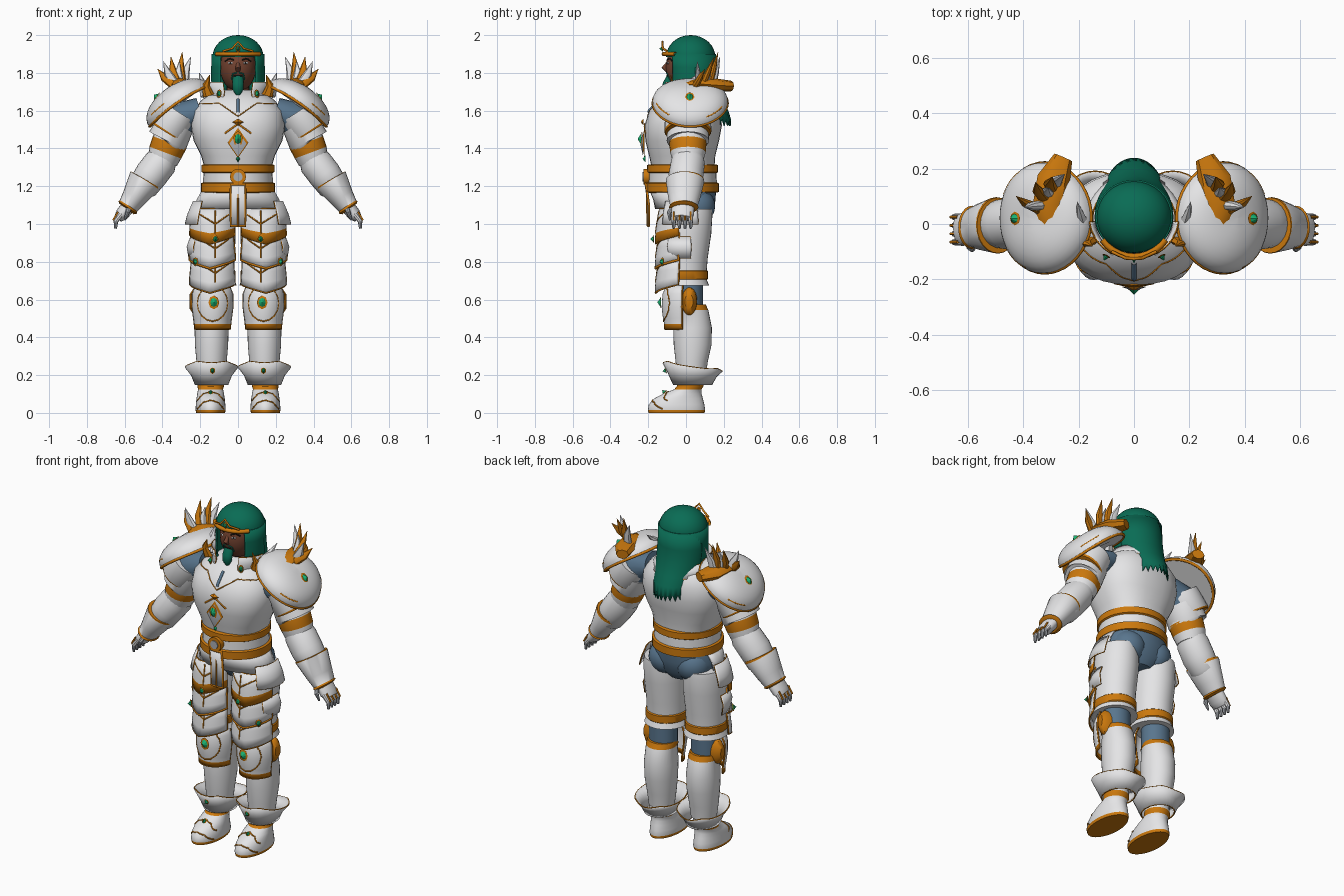
import bpy, bmesh
from math import sin, cos, pi, radians
from mathutils import Vector
from mathutils.bvhtree import BVHTree

cube = bpy.data.objects.get("Cube")
if cube:
    bpy.data.objects.remove(cube)


def material(name, color):
    m = bpy.data.materials.new(name)
    m.use_nodes = True
    m.diffuse_color = (*color, 1)
    m.node_tree.nodes["Principled BSDF"].inputs["Base Color"].default_value = (*color, 1)
    return m


white = material("white armour", (.78, .78, .79))
orange = material("orange trim", (.6, .19, .004))
green = material("green hair", (.003, .15, .09))
blue = material("blue undersuit", (.1, .18, .27))
skin = material("brown skin", (.17, .055, .03))
jewel = material("bright jewel", (.01, .45, .17))
steel = material("grey steel", (.4, .42, .45))
dark = material("dark brow", (.015, .012, .01))
made = []


def make(name, verts, faces, mats, index=None, mirror=False, solid=0):
    """Mesh object in world coordinates, optionally mirrored and thickened."""
    mesh = bpy.data.meshes.new(name)
    mesh.from_pydata(verts, [], faces)
    for m in mats:
        mesh.materials.append(m)
    if index:
        mesh.polygons.foreach_set("material_index", index)
    bm = bmesh.new()
    bm.from_mesh(mesh)
    bmesh.ops.recalc_face_normals(bm, faces=bm.faces)
    bm.to_mesh(mesh)
    bm.free()
    ob = bpy.data.objects.new(name, mesh)
    bpy.context.collection.objects.link(ob)
    if solid:
        mod = ob.modifiers.new("thickness", 'SOLIDIFY')
        mod.thickness, mod.offset = solid, 0
    if mirror:
        ob.modifiers.new("other side", 'MIRROR')
    made.append(ob)
    return ob


def stack(name, rings, mats, mirror=False, solid=0, closed=True, caps=True):
    """Skin rings of points; mats is one material or one for each band."""
    n, bands = len(rings[0]), len(rings) - 1
    mats = mats if isinstance(mats, list) else [mats] * bands
    used = list(dict.fromkeys(mats))
    faces, index = [], []
    for i in range(bands):
        for j in range(n if closed else n - 1):
            k = (j + 1) % n
            faces.append((i * n + j, i * n + k, i * n + n + k, i * n + n + j))
            index.append(used.index(mats[i]))
    if closed and caps:
        faces += [tuple(range(n)), tuple(range(bands * n, bands * n + n))]
        index += [used.index(mats[0]), used.index(mats[-1])]
    return make(name, [p for r in rings for p in r], faces, used, index, mirror, solid)


def oval(x, y, z, rx, ry, tilt=0, power=1, n=32):
    """Horizontal ring; tilt lifts its front, power below one squares it."""
    def bend(v):
        return abs(v) ** power * (1 if v > 0 else -1)
    turns = [2 * pi * i / n for i in range(n)]
    return [Vector((x + rx * bend(cos(a)), y + ry * bend(sin(a)), z - tilt * sin(a))) for a in turns]


def limb(name, path, mats, mirror=False, n=20):
    """Tube along (x, y, z, side radius, depth radius) stations."""
    pts = [Vector(p[:3]) for p in path]
    along = (pts[-1] - pts[0]).normalized()
    ref = Vector((0, 1, 0)) if abs(along.y) < .8 else Vector((1, 0, 0))
    rings = []
    for i, p in enumerate(path):
        t = (pts[min(i + 1, len(pts) - 1)] - pts[max(i - 1, 0)]).normalized()
        v = (ref - t * ref.dot(t)).normalized()
        u = v.cross(t)
        rings.append([pts[i] + u * p[3] * cos(2 * pi * k / n) + v * p[4] * sin(2 * pi * k / n) for k in range(n)])
    return stack(name, rings, mats, mirror)


def trim(name, pts, radius=.006, cyclic=False, mirror=False, mat=orange):
    """Thin piping through the points."""
    curve = bpy.data.curves.new(name, 'CURVE')
    curve.dimensions, curve.bevel_depth, curve.bevel_resolution = '3D', radius, 1
    for side in ((1, -1) if mirror else (1,)):
        spline = curve.splines.new('POLY')
        spline.points.add(len(pts) - 1)
        for s, p in zip(spline.points, pts):
            s.co = (p[0] * side, p[1], p[2], 1)
        spline.use_cyclic_u = cyclic
    curve.materials.append(mat)
    bpy.context.collection.objects.link(bpy.data.objects.new(name, curve))


def snap(ob, pts, steps=8, lift=0):
    """Lay an (x, z) polyline on the front of an object."""
    tree = BVHTree.FromPolygons([v.co for v in ob.data.vertices], [p.vertices for p in ob.data.polygons])
    line = [Vector(a).lerp(Vector(b), i / steps) for a, b in zip(pts, pts[1:]) for i in range(steps + 1)]
    hits = [tree.ray_cast(Vector((p.x, -1, p.y)), Vector((0, 1, 0)))[0] for p in line]
    return [h - Vector((0, lift, 0)) for h in hits if h]


def plate(name, x, y, rows, start, end, mats, vee=0, zig=0, edge=.005, mirror=True, n=18):
    """Curved plate round (x, y); angles run from the front towards +x."""
    rings = []
    for i, (z, rx, ry, *dy) in enumerate(rows):
        f, ring = i / (len(rows) - 1), []
        for j in range(n + 1):
            a = radians(start + (end - start) * j / n)
            drop = vee * f * (1 - abs(2 * j / n - 1)) + (zig * (j % 2) if f == 1 else 0)
            ring.append(Vector((x + rx * sin(a), y + sum(dy) - ry * cos(a), z - drop)))
        rings.append(ring)
    ob = stack(name, rings, mats, mirror, .008, closed=False)
    if edge:
        border = rings[0] + [r[-1] for r in rings[1:]] + rings[-1][::-1] + [r[0] for r in rings[:0:-1]]
        trim(name + "_trim", border, edge, True, mirror)
    return ob


def gem(name, at, normal, w, h, mirror=True, setting=orange):
    """Faceted jewel on a wider setting."""
    at, normal = Vector(at), Vector(normal).normalized()
    u = Vector((0, 0, 1)).cross(normal).normalized()
    v = normal.cross(u)
    for label, mat, size, rise in (("_setting", setting, 1.3, .008), ("_stone", jewel, 1, .02)):
        ring = [at + u * w * size * cos(k * pi / 4) + v * h * size * sin(k * pi / 4) for k in range(8)]
        faces = [(k, (k + 1) % 8, 8) for k in range(8)] + [tuple(range(8))]
        make(name + label, ring + [at + normal * rise], faces, [mat], None, mirror)


def diamond(name, z, w, h, mat, y=-.225):
    """Raised four-sided ornament on the chest."""
    make(name, [(-w, y, z), (0, y, z + h), (w, y, z), (0, y, z - h), (0, y - .015, z)],
         [(0, 1, 4), (1, 2, 4), (2, 3, 4), (3, 0, 4), (0, 1, 2, 3)], [mat])


# torso, belt and hips
body = stack("breastplate", [oval(0, y, z, rx, ry, power=.85) for y, z, rx, ry in (
    (-.015, 1.29, .175, .165), (-.02, 1.36, .195, .175), (-.02, 1.44, .235, .195), (-.015, 1.52, .25, .205),
    (-.005, 1.6, .24, .19), (.01, 1.66, .19, .15), (.02, 1.71, .1, .09))], white)
trim("neckline_trim", snap(body, [(-.22, 1.635), (-.1, 1.64), (0, 1.57), (.1, 1.64), (.22, 1.635)]), .003)
trim("neck_inset", snap(body, [(0, 1.59), (0, 1.66)]), .009, mat=blue)
stack("belt", [oval(0, -.018, z, r, r * .98) for z, r in ((1.165, .18), (1.17, .197), (1.215, .197), (1.22, .185),
      (1.27, .183), (1.275, .192), (1.312, .192), (1.316, .18))], [orange, orange, orange, white, orange, orange, orange])
stack("hips", [oval(0, .02, z, rx, ry) for z, rx, ry in ((1, .08, .08), (1.05, .18, .12), (1.12, .2, .135),
      (1.18, .175, .14))], blue)
stack("buttock", [oval(.09, .05, 1.095 + .1 * sin(a), .1 * cos(a), .105 * cos(a))
                  for a in [radians(20 * i - 80) for i in range(9)]], blue, True)
plate("waist_folds", 0, -.01, [(1.18, .185, .18), (1.13, .215, .16), (1.08, .225, .15)], -110, 110, white,
      edge=0, mirror=False)
plate("hanging_strap", 0, 0, [(1.21, .2, .215), (1.1, .2, .2), (.99, .2, .2)], -11, 11, white, edge=.007, mirror=False)
trim("strap_centre_line", [(0, -.208, 1.17), (0, -.205, .99)], .005)
for name, mat, r, front in (("buckle", orange, .042, -.225), ("buckle_centre", steel, .024, -.23)):
    limb(name, [(0, -.19, 1.25, r, r), (0, front, 1.25, r, r)], mat)

# chest ornament
diamond("chest_setting", 1.43, .055, .08, orange, -.22)
diamond("chest_plate", 1.425, .045, .068, steel, -.227)
gem("chest_jewel", (0, -.236, 1.45), (0, -1, 0), .02, .032, False)
diamond("upper_ornament", 1.54, .03, .018, orange)
diamond("lower_ornament", 1.345, .011, .018, jewel, -.215)
trim("chest_chevron", snap(body, [(-.07, 1.48), (0, 1.53), (.07, 1.48)]), .005)

# head, face and hair
head = stack("face", [oval(0, -.002, 1.83 + .13 * sin(a), .095 * cos(a), .105 * cos(a))
                      for a in [radians(-84 + 14 * i) for i in range(13)]], skin)
limb("neck", [(0, .02, 1.66, .06, .06), (0, .02, 1.78, .06, .06)], skin)
limb("nose", [(0, -.09, 1.865, .006, .006), (0, -.116, 1.825, .014, .014), (0, -.1, 1.812, .012, .01)], skin)
for name, mat, r, pts in (("brow", dark, .004, [(.02, 1.868), (.045, 1.876), (.068, 1.862)]),
                          ("eye", white, .005, [(.027, 1.852), (.05, 1.852)]),
                          ("pupil", dark, .0062, [(.035, 1.852), (.041, 1.852)]),
                          ("moustache", green, .004, [(.004, 1.802), (.028, 1.795), (.034, 1.765)])):
    trim(name, snap(head, pts), r, mirror=True, mat=mat)
trim("mouth", snap(head, [(-.022, 1.785), (.022, 1.785)]), .004, mat=dark)
limb("beard", [(0, -.085, 1.775, .028, .02), (0, -.1, 1.74, .03, .024), (0, -.105, 1.71, .028, .02),
               (0, -.1, 1.685, .012, .01)], green)
stack("hair_crown", [oval(0, .025, 1.885 + .115 * sin(a), .135 * cos(a), .13 * cos(a))
                     for a in [radians(11 * i) for i in range(9)]], green)
plate("hair_curtain", 0, .025, [(1.9, .135, .13), (1.83, .138, .125), (1.76, .138, .125), (1.67, .132, .12)],
      42, 318, green, zig=.015, edge=0, mirror=False, n=48)
plate("hair_back", 0, .025, [(1.89, .135, .13), (1.8, .139, .13), (1.72, .138, .135, .01), (1.65, .13, .15, .02),
      (1.6, .125, .16, .035), (1.555, .115, .165, .045)], 100, 260, green, zig=.035, edge=0, mirror=False, n=26)
trim("circlet", oval(0, .02, 1.9, .137, .138)[19:30], .012)
trim("circlet_peak", [(-.08, -.1, 1.915), (-.03, -.123, 1.93), (0, -.125, 1.965), (.03, -.123, 1.93),
                      (.08, -.1, 1.915)], .006)
gem("circlet_jewel", (0, -.122, 1.928), (0, -1, 0), .01, .015, False)

# collar
plate("collar", 0, .02, [(1.75, .16, .145), (1.7, .145, .14), (1.64, .16, .16)], 30, 85, white, edge=.003)
plate("collar_back", 0, .02, [(1.71, .15, .13), (1.64, .18, .16)], 85, 275, white, edge=.003, mirror=False)
limb("collar_point", [(.155, -.06, 1.68, .03, .015), (.17, -.07, 1.73, .022, .012), (.15, -.08, 1.79, .001, .001)],
     orange, True, 6)
limb("collar_blade", [(.17, -.02, 1.68, .03, .02), (.19, .02, 1.75, .02, .02), (.205, .08, 1.8, .001, .001)],
     white, True, 6)
gem("collar_jewel", (.1, -.115, 1.69), (.5, -1, .2), .012, .018)

# domed shoulder guards, steeply tilted outwards
centre, out, up = Vector((.312, .022, 1.625)), Vector((.82, 0, -.57)), Vector((.57, 0, .82))
dome = []
for lift in [radians(10 * i) for i in range(10)]:
    spread = cos(lift) ** .9 + .001
    dome.append([centre + out * spread * .19 * cos(a) + Vector((0, .197, 0)) * spread * sin(a)
                 + up * (.108 * sin(lift) + .02 * sin(a) ** 2 * cos(lift))
                 for a in [2 * pi * k / 40 for k in range(40)]])
stack("shoulder_dome", dome, white, True, .008)
trim("shoulder_rim", dome[0], .008, True, True)
for part in (dome[2][3:8], dome[2][32:37], dome[6][12:18]):
    trim("shoulder_dash", part, .0055, mirror=True)
gem("shoulder_jewel", (.43, .02, 1.672), (.8, 0, .6), .019, .025)
limb("shoulder_leaf", [(.285, -.01, 1.735, .015, .045), (.305, .07, 1.742, .03, .06), (.29, .16, 1.735, .035, .06),
                       (.255, .24, 1.73, .028, .035)], orange, True, 8)
tips = ((.425, .1, 1.82), (.395, .06, 1.86), (.355, .15, 1.885), (.31, .13, 1.86), (.295, .17, 1.91), (.25, .18, 1.885))
for i, (x, y, z) in enumerate(tips):
    base = Vector((.335 - .01 * i, .05 + .018 * i, 1.73))
    mid = base.lerp(Vector((x, y, z)), .5)
    limb("shoulder_spike", [(*base, .024, .02), (mid.x + .01, mid.y, mid.z, .022, .015), (x, y, z, .001, .001)],
         orange if i % 2 == 0 else white, True, 8)

# arms
limb("shoulder_joint", [(.2, .01, 1.6, .07, .09), (.3, .01, 1.57, .09, .1), (.35, .01, 1.45, .085, .095)], blue, True)
limb("upper_sleeve", [(.31, .01, 1.59, .1, .12), (.375, .01, 1.492, .115, .125), (.38, .01, 1.484, .11, .12)],
     [white, orange], True, 28)
limb("lower_sleeve", [(.33, .01, 1.53, .1, .11), (.374, .01, 1.44, .108, .112), (.378, .01, 1.435, .1, .105)],
     white, True, 28)
limb("upper_arm", [(.34, .01, 1.5, .09, .095), (.362, .01, 1.432, .095, .099), (.385, .01, 1.378, .09, .094),
                   (.4, .01, 1.33, .08, .08)], [white, orange, white], True)
limb("elbow_guard", [(.4, .01, 1.43, .04, .06), (.425, .01, 1.395, .045, .06), (.435, .01, 1.345, .025, .045)], orange, True, 10)
limb("forearm", [(.385, .01, 1.37, .07, .08), (.41, .01, 1.325, .088, .09), (.46, 0, 1.26, .088, .092),
                 (.505, 0, 1.195, .08, .085), (.52, -.005, 1.17, .06, .06)], white, True, 24)
limb("gauntlet", [(.49, -.005, 1.235, .088, .1), (.494, -.005, 1.228, .09, .102), (.55, -.01, 1.14, .066, .085),
                  (.58, -.012, 1.095, .055, .072), (.584, -.012, 1.088, .06, .078), (.59, -.012, 1.08, .048, .06)],
     [orange, white, white, orange, orange], True, 24)
limb("palm", [(.575, -.015, 1.1, .038, .06), (.615, -.018, 1.05, .036, .06), (.635, -.02, 1.03, .024, .05)], white, True)
for i in range(4):
    y = -.065 + .03 * i
    limb("finger", [(.615, y, 1.055, .014, .014), (.647, y, 1.015, .013, .012), (.648, y, .975, .007, .007)],
         [white, steel], True, 8)
    trim("knuckle_trim", [(.635, y, 1.065), (.662, y, 1.02)], .005, mirror=True)
limb("thumb", [(.57, -.06, 1.1, .014, .014), (.585, -.09, 1.06, .012, .012), (.6, -.085, 1.02, .005, .005)], steel, True, 8)

# thighs with layered plates
stack("thigh", [oval(.13, y, z, rx, ry) for y, z, rx, ry in (
    (.005, 1.08, .11, .132), (.005, 1.05, .116, .135), (0, .95, .118, .134), (-.01, .82, .112, .125), (-.01, .755, .11, .12),
    (-.01, .75, .116, .126), (-.01, .71, .116, .126), (-.01, .705, .112, .12), (-.01, .675, .122, .132))],
    [white] * 4 + [orange] * 3 + [white], True)
tiers = (("upper_thigh_plate", orange, .004), ("middle_thigh_plate", white, .007), ("lower_thigh_plate", white, .005))
for i, (name, last, edge) in enumerate(tiers):
    top = 1.08 - .13 * i
    tier = plate(name, .13, -.008, [(top, .116, .13), (top - .06, .122, .142), (top - .1, .126, .15),
                 (top - .14, .128, .153)], -62, 78, [white, white, last], .045, edge=edge)
    trim(name + "_line", snap(tier, [(.12, top - .01), (.12, top - .13)], 8, .004), .004, mirror=True)
    trim(name + "_slash", snap(tier, [(.05, top - .03), (.12, top - .08), (.215, top - .02)], 8, .004), .004, mirror=True)
plate("hip_tasset", .13, 0, [(1.12, .105, .13), (1.05, .135, .145), (1, .148, .15)], 35, 115, white, edge=.003)
plate("thigh_side_pouch", .13, 0, [(.93, .12, .14), (.88, .138, .15), (.82, .128, .14)], 50, 100, white, edge=.003)
gem("thigh_jewel", (.12, -.17, .92), (0, -1, 0), .013, .018)
gem("outer_thigh_jewel", (.225, -.125, .8), (.7, -1, 0), .013, .018)

# knees, shins and ankle cuffs
stack("knee_joint", [oval(.14, .015, z, .08, .075) for z in (.5, .6, .72)], blue, True)
knee = plate("knee_guard", .135, 0, [(.685, .085, .095), (.63, .107, .12), (.56, .108, .125), (.5, .1, .118),
             (.472, .096, .112), (.445, .096, .112)], -80, 80, [white] * 4 + [orange], edge=.005)
trim("knee_oval", snap(knee, [(.135 + .08 * sin(i * pi / 8), .58 + .095 * cos(i * pi / 8)) for i in range(17)], 3, .004),
     .004, mirror=True)
gem("knee_jewel", (.128, -.132, .585), (0, -1, 0), .022, .028)
limb("knee_disc", [(.2, .018, .59, .08, .042), (.235, .018, .59, .07, .038), (.255, .016, .59, .04, .022)], orange, True)
stack("shin", [oval(.14, y, z, rx, ry) for y, z, rx, ry in (
    (.03, .19, .07, .075), (.03, .27, .08, .085), (.035, .36, .088, .1), (.035, .45, .09, .102),
    (.03, .545, .085, .088), (.025, .55, .087, .09), (.025, .575, .08, .08))], [white] * 4 + [orange] * 2, True)
cuff = [oval(.14, .035, z, rx, ry, tilt) for z, rx, ry, tilt in
        ((.15, .085, .1, 0), (.2, .105, .125, .006), (.255, .138, .155, .022))]
for p in cuff[2]:
    p.z -= .012 * abs(cos(3 * (p.x - .14) / .14))
stack("ankle_cuff", cuff, white, True, .008, caps=False)
trim("cuff_top_trim", cuff[2], .003, True, True)
trim("cuff_bottom_trim", cuff[0], .004, True, True)
gem("cuff_jewel", (.135, -.105, .225), (0, -1, -.3), .011, .015)

# boots
boot = stack("boot", [oval(.145, y, z, rx, ry) for y, z, rx, ry in (
    (-.05, 0, .076, .148), (-.05, .016, .08, .152), (-.05, .045, .078, .147), (-.04, .075, .075, .13),
    (-.02, .1, .071, .103), (.01, .125, .066, .072), (.022, .14, .07, .07), (.022, .155, .07, .07), (.025, .2, .062, .062))],
    [orange] + [white] * 4 + [orange, orange, white], True)
for z in (.045, .09):
    trim("boot_strap", snap(boot, [(.075, z - .025), (.105, z + .01), (.145, z + .022), (.185, z + .01), (.215, z - .025)]),
         .004, mirror=True)
gem("boot_jewel", (.145, -.112, .107), (0, -1, 1), .011, .014)

# smooth shading with sharp creases
bpy.ops.object.select_all(action='DESELECT')
for ob in made:
    ob.select_set("_stone" not in ob.name)
bpy.context.view_layer.objects.active = made[0]
bpy.ops.object.shade_smooth_by_angle(angle=radians(40))
